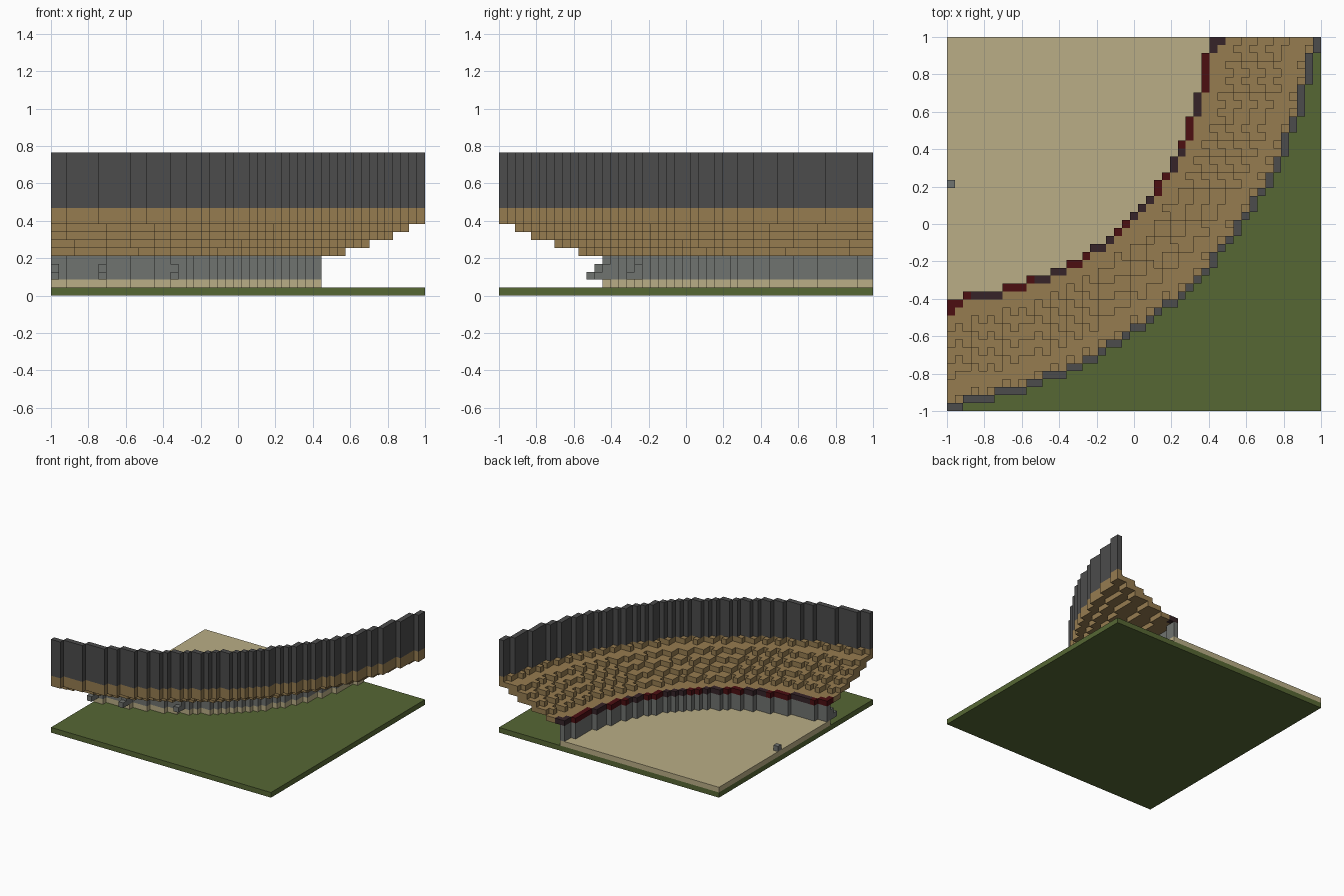
import bpy, bmesh, math
from mathutils import Vector

if "Cube" in bpy.data.objects:
    bpy.data.objects.remove(bpy.data.objects["Cube"], do_unlink=True)

N = 47              # blocks along each side
U = 2 / N           # block size
GRID = [(i, j) for i in range(N) for j in range(N)]


def material(name, rgb):
    linear = [((c / 255 + 0.055) / 1.055) ** 2.4 for c in rgb] + [1]
    mat = bpy.data.materials.new(name)
    mat.use_nodes = True
    mat.diffuse_color = linear
    node = mat.node_tree.nodes["Principled BSDF"]
    node.inputs["Base Color"].default_value = linear
    node.inputs["Roughness"].default_value = 0.9
    return mat


GRASS = material("grass green", (86, 103, 52))
SAND = material("pale sand", (186, 174, 134))
STONE = material("grey stone", (112, 115, 112))
WOOD = material("brown wood", (150, 124, 80))
SLATE = material("dark slate", (76, 76, 76))
RED = material("deep red", (76, 14, 17))
PLUM = material("dark plum", (54, 36, 40))


def reach(i, j):
    """Where the arc through a block meets the side of the plot, in blocks."""
    low, high = 0.0, 80.0
    for _ in range(30):
        a = (low + high) / 2
        c = -2.8 - 5.9 * (a - 34) / 12
        if math.hypot(i - c, j - c) > math.hypot(c, a - c):
            low = a
        else:
            high = a
    return low


REACH = {cell: reach(*cell) for cell in GRID}


def inside(limit):
    return {c for c in GRID if REACH[c] <= limit}


def rim(cells):
    """Outermost blocks of a region, one block thick."""
    return {(i, j) for i, j in cells
            if (i + 1, j) not in cells or (i, j + 1) not in cells}


def blocks(name, cells, z0, height, mat):
    """Closed solid made of all the given blocks, between two heights."""
    bm = bmesh.new()
    cells = set(cells)
    sides = {(1, 0): ((1, 0), (1, 1)), (-1, 0): ((0, 1), (0, 0)),
             (0, 1): ((1, 1), (0, 1)), (0, -1): ((0, 0), (1, 0))}

    def quad(points):
        bm.faces.new([bm.verts.new((-1 + x * U, 1 - y * U, z * U))
                      for x, y, z in points])

    z1 = z0 + height
    for i, j in sorted(cells):
        ring = [(i, j), (i, j + 1), (i + 1, j + 1), (i + 1, j)]
        quad([(x, y, z1) for x, y in ring])
        quad([(x, y, z0) for x, y in reversed(ring)])
        for (di, dj), (a, b) in sides.items():
            if (i + di, j + dj) not in cells:
                ax, ay, bx, by = i + a[0], j + a[1], i + b[0], j + b[1]
                quad([(ax, ay, z1), (ax, ay, z0), (bx, by, z0), (bx, by, z1)])
    bmesh.ops.remove_doubles(bm, verts=bm.verts, dist=U / 100)
    bmesh.ops.recalc_face_normals(bm, faces=bm.faces)
    mesh = bpy.data.meshes.new(name)
    bm.to_mesh(mesh)
    bm.free()
    mesh.materials.append(mat)
    obj = bpy.data.objects.new(name, mesh)
    bpy.context.collection.objects.link(obj)


# Ground and arena floor
blocks("ground", GRID, 0, 1, GRASS)
arena = inside(33.1)
blocks("arena_floor", arena, 1, 1, SAND)
blocks("loose_stone", [(0, 18)], 2, 1, STONE)

# Stone wall around the arena
arena_wall = rim(arena)
blocks("arena_wall", arena_wall, 2, 3, STONE)

# Small stepped buttresses behind the wall
for i in (0, 6, 15):
    edge = max(j for k, j in arena_wall if k == i)
    for level in range(2):
        blocks("buttress_step", [(i, edge + 1 + n) for n in range(2 - level)],
               2 + level, 1, STONE)

# Painted coping on the wall, in alternating lengths
coping = arena_wall | {(0, 34), (34, 0)}
red_part = {(i, j) for i, j in coping if ((i - j + 34) // 5) % 2 == 0}
blocks("red_coping", red_part, 5, 1, RED)
blocks("dark_coping", coping - red_part, 5, 1, PLUM)

# Wooden tiers, each overhanging the one below
plot = inside(46.25)
outer_ring = rim(plot)
inner_limits = (33.1, 36.3, 38.3, 40.3, 42.3)
outer_limits = (36.3, 39.3, 42.3, 44.3, 46.25)
tiers = []
for inner, outer in zip(inner_limits, outer_limits):
    tiers.append(inside(outer) - inside(inner) - coping)
tiers[-1] |= outer_ring
tiers.append(outer_ring)
for level, cells in enumerate(tiers):
    blocks("wooden_tier", cells, 5 + level, 1, WOOD)

# Seats on every second block in front of each riser
for level in range(1, len(tiers)):
    riser, tread = tiers[level], tiers[level - 1]
    seats = {(i, j) for i, j in tread - riser
             if ((i + 1, j) in riser or (i, j + 1) in riser)
             and min(i, j) % 2 == 1}
    blocks("seats", seats, 5 + level, 1, WOOD)

# Tall outer wall
blocks("outer_wall", outer_ring, 11, 7, SLATE)
